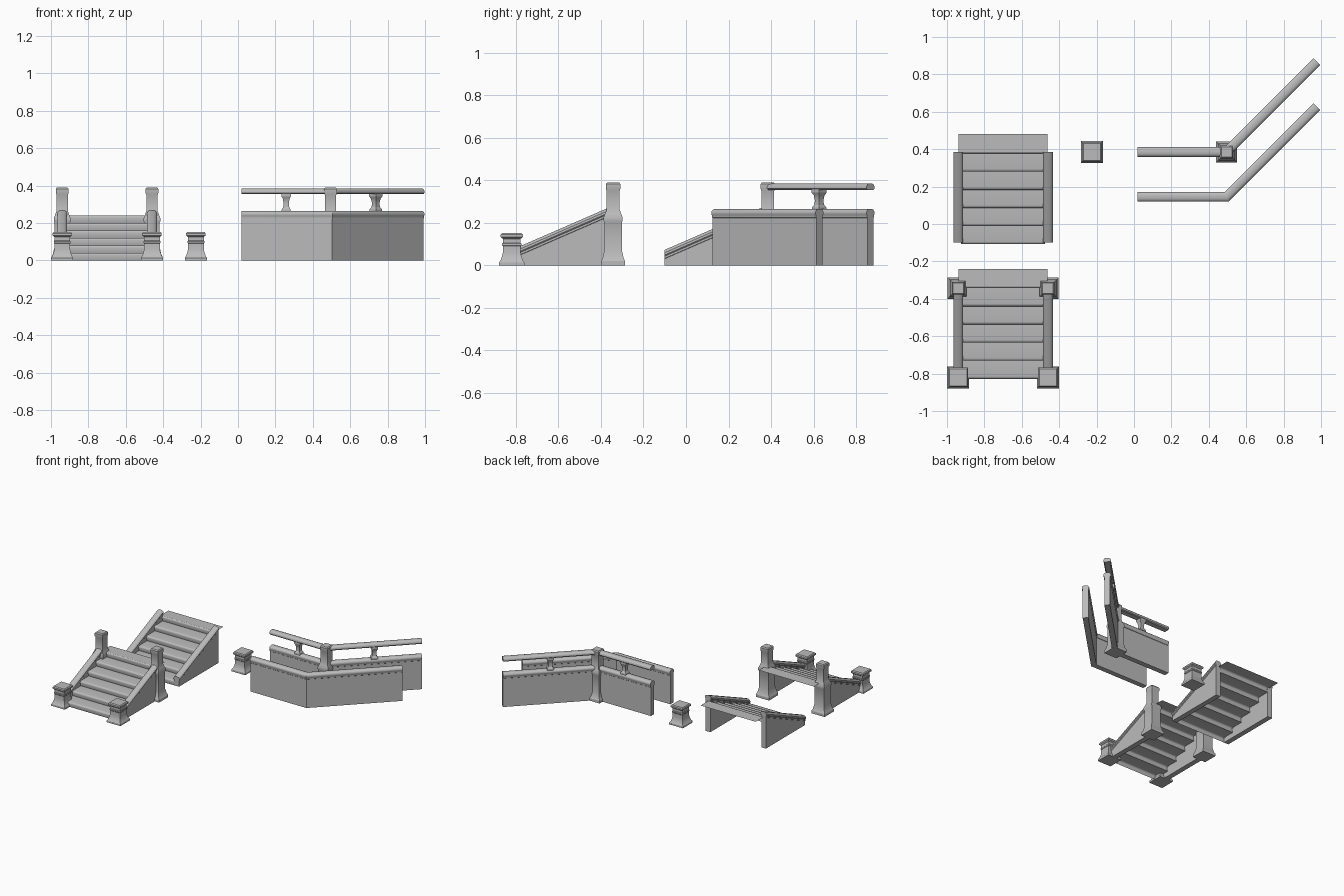
import bpy, bmesh, math
from mathutils import Vector

cube = bpy.data.objects.get("Cube")
if cube:
    bpy.data.objects.remove(cube, do_unlink=True)

stone = bpy.data.materials.new("grey stone")
stone.use_nodes = True
GREY = (0.5, 0.5, 0.5, 1)
stone.diffuse_color = GREY
stone.node_tree.nodes["Principled BSDF"].inputs["Base Color"].default_value = GREY


def finish(name, bm, angle=35):
    bmesh.ops.recalc_face_normals(bm, faces=bm.faces)
    mesh = bpy.data.meshes.new(name)
    bm.to_mesh(mesh)
    bm.free()
    mesh.materials.append(stone)
    obj = bpy.data.objects.new(name, mesh)
    bpy.context.collection.objects.link(obj)
    bpy.ops.object.select_all(action='DESELECT')
    obj.select_set(True)
    bpy.context.view_layer.objects.active = obj
    bpy.ops.object.shade_smooth_by_angle(angle=math.radians(angle))
    return obj


def loft(name, rings, angle=35):
    """Join closed rings of points into a solid with end caps."""
    bm = bmesh.new()
    rows = [[bm.verts.new(p) for p in ring] for ring in rings]
    n = len(rows[0])
    for a, b in zip(rows, rows[1:]):
        for i in range(n):
            j = (i + 1) % n
            bm.faces.new((a[i], a[j], b[j], b[i]))
    bm.faces.new(rows[0])
    bm.faces.new(rows[-1])
    return finish(name, bm, angle)


def post(name, x, y, profile, turn=0):
    """Square post from (half width, height) pairs."""
    rings = []
    for half, z in profile:
        r = half * math.sqrt(2)
        rings.append([(x + r * math.cos(turn + math.pi * (k + .5) / 2),
                       y + r * math.sin(turn + math.pi * (k + .5) / 2), z) for k in range(4)])
    return loft(name, rings, 25)


def sweep(name, path, section):
    """Run a (side offset, drop, grounded) section along a path of top points, mitred at bends."""
    pts = [Vector(p) for p in path]
    rings = []
    for i, p in enumerate(pts):
        dirs = [(b - a).to_2d().normalized() for a, b in zip(pts, pts[1:])][max(i - 1, 0):i + 1]
        d = sum(dirs, Vector((0, 0))).normalized()
        side = Vector((-d.y, d.x)) / d.dot(dirs[0])
        rings.append([(p.x + side.x * o, p.y + side.y * o, 0 if ground else p.z - drop)
                      for o, drop, ground in section])
    return loft(name, rings)


def mirrored(half):
    return half + [(-o, d, g) for o, d, g in reversed(half)]


# Rounded coping used on walls and rails
COPING = [(.01, 0, 0), (.02, .004, 0), (.026, .013, 0), (.026, .024, 0)]
WALL = mirrored(COPING + [(.022, .03, 0), (.022, .04, 0), (.02, .042, 0), (.02, 0, 1)])
RAIL = mirrored(COPING + [(.02, .031, 0)])

SHORT_POST = [(.059, 0), (.059, .014), (.052, .024), (.045, .045), (.042, .06), (.042, .09),
              (.045, .094), (.045, .102), (.042, .106), (.042, .125), (.052, .133),
              (.052, .145), (.046, .152)]
TALL_POST = [(.057, 0), (.057, .02), (.05, .032), (.045, .055), (.041, .07), (.041, .2),
             (.045, .21), (.045, .225), (.037, .245), (.03, .265), (.03, .35),
             (.034, .36), (.034, .382), (.028, .39)]
BALUSTER = [(.024, .26), (.024, .272), (.016, .285), (.014, .305), (.018, .33),
            (.025, .342), (.025, .358)]

CENTRE, SPREAD = -.7, .24
STEPS, RUN, RISE = 5, .097, .04


def stairs(label, y0):
    # Folded sheet of treads and risers, with slightly overhanging noses
    line = [(y0, 0)]
    for i in range(STEPS + 1):
        y, z = y0 + RUN * i, RISE * (i + 1)
        line += [(y - .008, z - .012), (y - .004, z - .002), (y + .006, z)]
        if i < STEPS:
            line.append((y + RUN, z))
    bm = bmesh.new()
    cols = [[bm.verts.new((CENTRE + s * .225, y, z)) for y, z in line] for s in (-1, 1)]
    for i in range(len(line) - 1):
        bm.faces.new((cols[0][i], cols[1][i], cols[1][i + 1], cols[0][i + 1]))
    finish(label + "_steps", bm, 100)
    # Landing sheet
    end = y0 + RUN * STEPS
    bm = bmesh.new()
    bm.faces.new([bm.verts.new((CENTRE + sx * .2375, y, RISE * (STEPS + 1)))
                  for sx, y in ((-1, end), (1, end), (1, end + .095), (-1, end + .095))])
    finish(label + "_landing", bm)
    # Sloping side walls
    for side, s in (("right", -1), ("left", 1)):
        x = CENTRE + s * SPREAD
        sweep(f"{label}_{side}_side_wall", [(x, y0, .073), (x, end, .284)], WALL)
    return end


# Two flights, the front one with posts
stairs("rear_stairs", -.1)
FRONT = -.82
top_y = stairs("front_stairs", FRONT)
for side, s in (("right", -1), ("left", 1)):
    post(f"{side}_front_post", CENTRE + s * SPREAD, FRONT, SHORT_POST)
    post(f"{side}_back_post", CENTRE + s * SPREAD, top_y - .008, TALL_POST)

# Loose short post
post("single_post", -.225, .385, SHORT_POST)

# Two bent balustrade walls
START, BEND, END = .02, .495, .978


def bent_path(y, z):
    return [(START, y, z), (BEND, y, z), (END, y + END - BEND, z)]


sweep("front_wall", bent_path(.145, .265), WALL)
BACK = .385
sweep("back_wall", bent_path(BACK, .265), WALL)

# Handrail, corner post and balusters on the back wall
sweep("handrail", bent_path(BACK, .385), RAIL)
post("corner_post", BEND, BACK, TALL_POST)
post("straight_baluster", (START + BEND) / 2, BACK, BALUSTER)
mid = (END - BEND) / 2
post("angled_baluster", BEND + mid, BACK + mid, BALUSTER, math.pi / 4)
